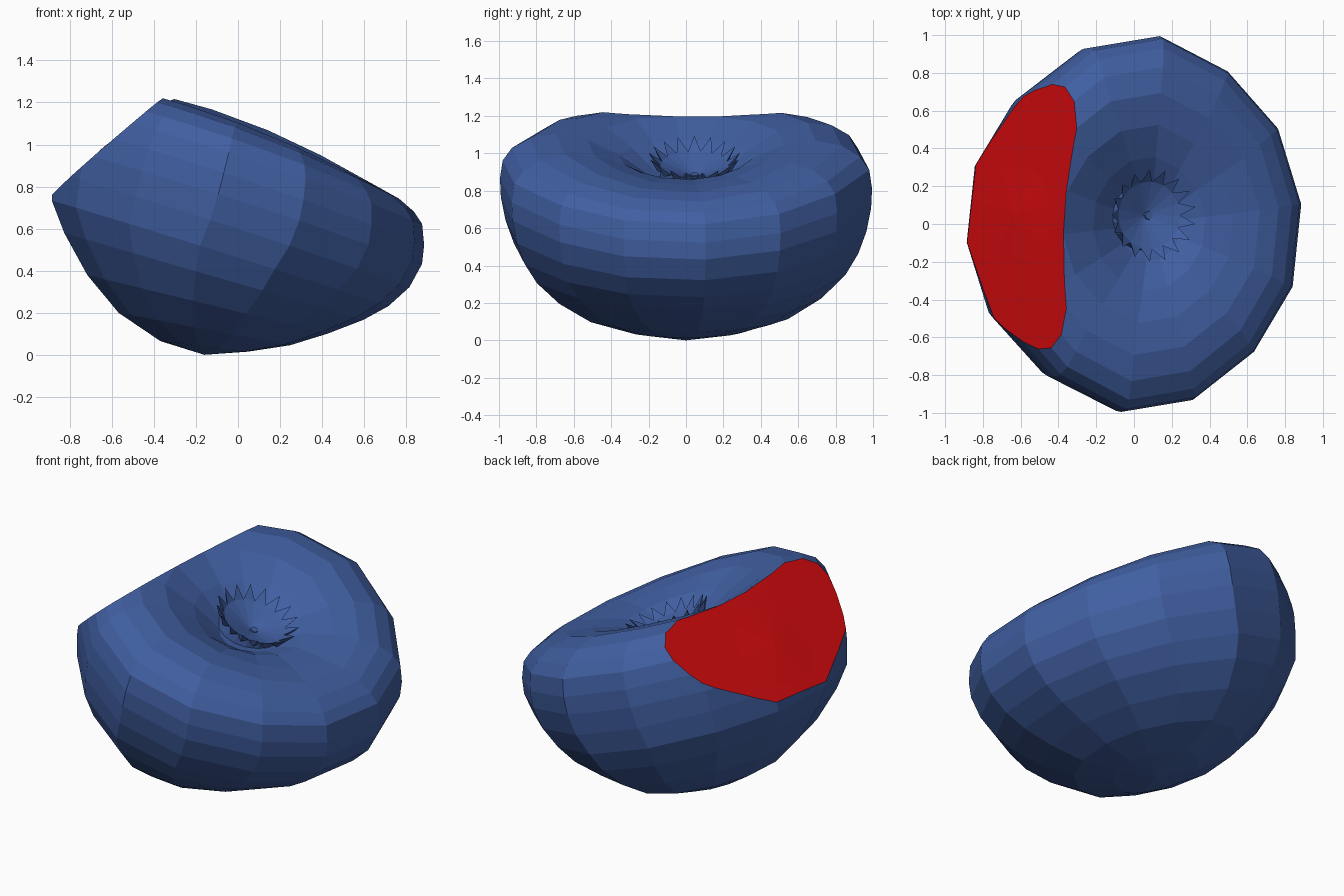
import bpy, bmesh
from math import sin, cos, pi, radians
from mathutils import Vector, Matrix

if "Cube" in bpy.data.objects:
    bpy.data.objects.remove(bpy.data.objects["Cube"])


def material(name, rgb):
    m = bpy.data.materials.new(name)
    m.diffuse_color = (*rgb, 1)
    m.use_nodes = True
    m.node_tree.nodes["Principled BSDF"].inputs["Base Color"].default_value = m.diffuse_color
    return m


blue = material("blue_skin", (0.052, 0.115, 0.36))
red = material("red_flesh", (0.6, 0.003, 0.004))


def make_object(name, bm, mat):
    bmesh.ops.recalc_face_normals(bm, faces=bm.faces)
    me = bpy.data.meshes.new(name)
    bm.to_mesh(me)
    bm.free()
    me.materials.append(mat)
    ob = bpy.data.objects.new(name, me)
    bpy.context.collection.objects.link(ob)
    return ob


def circle(bm, r, z, count, shift=0.0):
    return [bm.verts.new((r * cos(2 * pi * (i + shift) / count),
                          r * sin(2 * pi * (i + shift) / count), z)) for i in range(count)]


def bridge(bm, a, b):
    n = len(a)
    for i in range(n):
        bm.faces.new((a[i], a[(i + 1) % n], b[(i + 1) % n], b[i]))


def fan(bm, ring, co):
    c = bm.verts.new(co)
    for i in range(len(ring)):
        bm.faces.new((ring[i], ring[(i + 1) % len(ring)], c))


# Berry body: tilted rings as left x, left z, right x, right z, half depth, side lift
SIDES = 14
RINGS = [
    (-.37, .065, .05, .015, .29, 0), (-.57, .20, .25, .045, .55, 0),
    (-.72, .38, .43, .10, .73, 0), (-.83, .58, .60, .165, .86, 0),
    (-.89, .735, .72, .23, .93, .01), (-.88, .87, .82, .32, .975, .02),
    (-.86, .99, .88, .43, 1.0, .03), (-.82, 1.09, .89, .52, 1.005, .04),
    (-.77, 1.17, .88, .62, .99, .05), (-.71, 1.23, .84, .68, .94, .06),
    (-.63, 1.265, .77, .74, .84, .07), (-.53, 1.265, .67, .79, .70, .07),
    (-.38, 1.20, .53, .83, .53, .05), (-.22, 1.07, .38, .86, .36, .02),
    (-.08, .92, .25, .84, .20, 0),
]
bm = bmesh.new()
loops = []
for lx, lz, rx, rz, w, lift in RINGS:
    loop = []
    for i in range(SIDES):
        a = radians(6) + 2 * pi * i / SIDES
        t = (1 + cos(a)) / 2
        up = lift * sin(a) ** 2 * (1 if sin(a) > 0 else .7)
        y = w * sin(a) * (1 - .055 * sin(2 * a) ** 2)
        loop.append(bm.verts.new((lx + (rx - lx) * t, y, lz + (rz - lz) * t + up)))
    loops.append(loop)
for a, b in zip(loops, loops[1:]):
    bridge(bm, a, b)
fan(bm, loops[0], (-.16, 0, 0))
fan(bm, loops[-1], (.09, .02, .845))
body = make_object("berry_body", bm, blue)

# Bite: slanted cutter whose faceted end is a shallow fan around one point
n = Vector((-.65, .04, .76)).normalized()
rot = n.to_track_quat('Z', 'Y').to_matrix().to_4x4()
bm = bmesh.new()
far = circle(bm, .9, .7, 14)
edge = circle(bm, .9, -.005, 14)
mid = circle(bm, .26, .015, 14)
bridge(bm, far, edge)
bridge(bm, edge, mid)
fan(bm, mid, (0, 0, .03))
fan(bm, far, (0, 0, .7))
bmesh.ops.transform(bm, verts=bm.verts, matrix=Matrix.Translation((-.62, .05, .965)) @ rot)
cutter = make_object("bite_cutter", bm, red)
cutter.hide_render = True
mod = body.modifiers.new("bite", 'BOOLEAN')
mod.operation = 'DIFFERENCE'
mod.solver = 'EXACT'
mod.material_mode = 'TRANSFER'
mod.object = cutter
bpy.context.view_layer.objects.active = body
bpy.ops.object.modifier_apply(modifier=mod.name)
bpy.data.objects.remove(cutter)

# Crown: shallow cup with a ring of pointed, outward-leaning teeth
TEETH = 17
tilt = Matrix.Translation((.05, .045, .87)) @ Matrix.Rotation(radians(24), 4, 'Y')
bm = bmesh.new()
rim = circle(bm, .18, .075, TEETH)
tips = circle(bm, .245, .135, TEETH, .5)
base = circle(bm, .19, -.02, TEETH)
fan(bm, rim, (0, 0, .01))
bridge(bm, base, rim)
for i in range(TEETH):
    j = (i + 1) % TEETH
    a = 2 * pi * (i + .5) / TEETH
    back = bm.verts.new((.205 * cos(a), .205 * sin(a), .06))
    for tri in ((rim[i], rim[j], tips[i]), (rim[j], back, tips[i]), (back, rim[i], tips[i])):
        bm.faces.new(tri)
bmesh.ops.transform(bm, verts=bm.verts, matrix=tilt)
make_object("crown", bm, blue)

# Small knob in the middle of the crown
bm = bmesh.new()
bmesh.ops.create_cone(bm, cap_ends=True, segments=8, radius1=.025, radius2=.022, depth=.03)
bmesh.ops.transform(bm, verts=bm.verts, matrix=tilt @ Matrix.Translation((.02, 0, .015)))
make_object("crown_knob", bm, blue)
